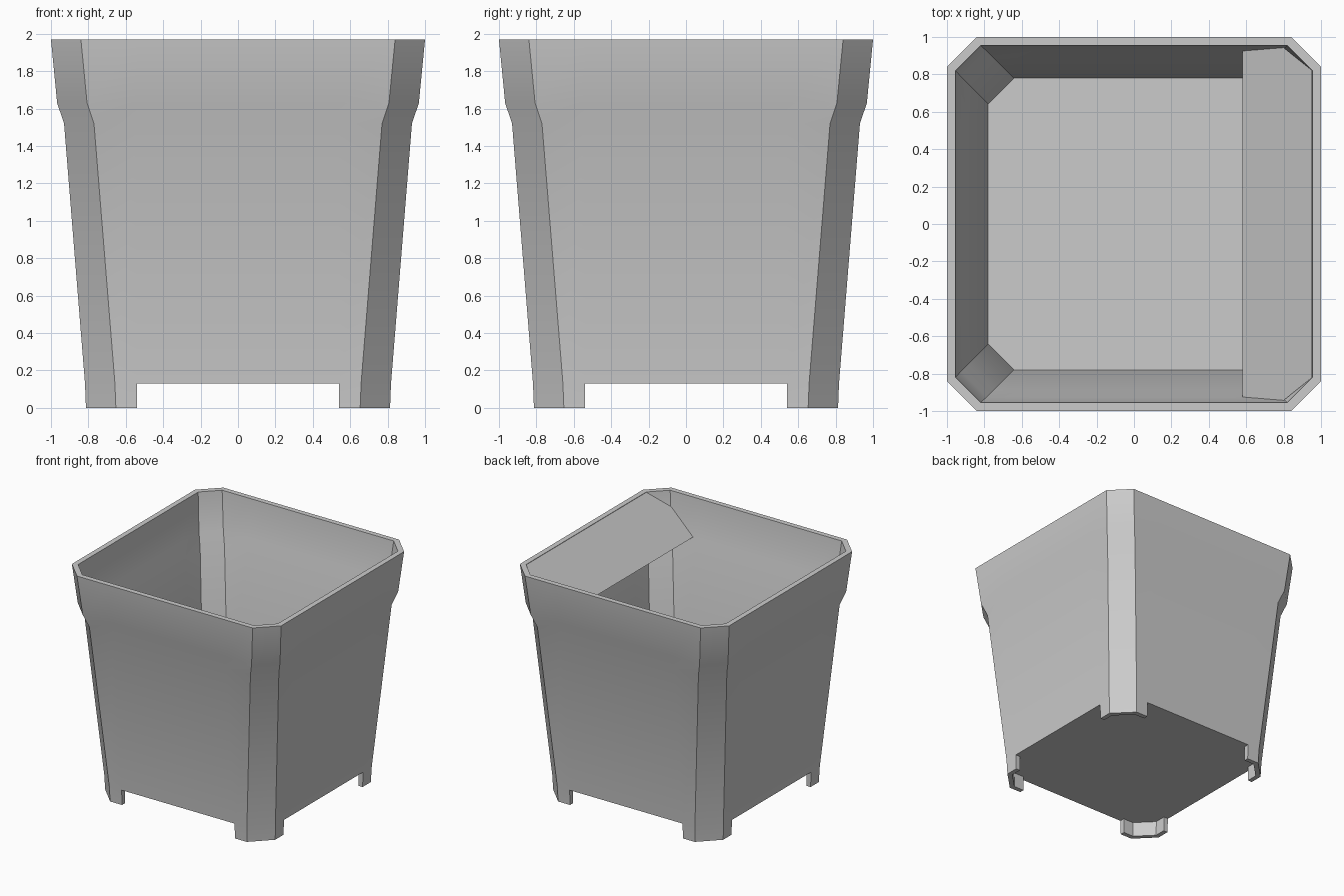
import bpy, bmesh

cube = bpy.data.objects.get("Cube")
if cube:
    bpy.data.objects.remove(cube, do_unlink=True)

grey = bpy.data.materials.new("matte_grey")
grey.use_nodes = True
COLOUR = (0.6, 0.6, 0.6, 1)
grey.diffuse_color = COLOUR
grey.node_tree.nodes["Principled BSDF"].inputs["Base Color"].default_value = COLOUR

NOTCH = 0.54  # half width of the opening between two feet


def finish(bm, name):
    mesh = bpy.data.meshes.new(name)
    bm.to_mesh(mesh)
    bm.free()
    mesh.materials.append(grey)
    obj = bpy.data.objects.new(name, mesh)
    bpy.context.collection.objects.link(obj)
    return obj


def ring(bm, half, flat, z):
    """Square ring with cut corners, split where the notches start."""
    verts = []
    for dx, dy in ((1, 0), (0, 1), (-1, 0), (0, -1)):
        for t in (-flat, -NOTCH, NOTCH, flat):
            verts.append(bm.verts.new((dx * half - dy * t, dy * half + dx * t, z)))
    return verts


# Pot: one profile running from under the floor, round the feet, up and inside
profile = [
    (0.775, 0.638, 0.13), (0.773, 0.637, 0.0),                       # feet inside
    (0.813, 0.653, 0.0), (0.818, 0.658, 0.13),                       # feet outside
    (0.93, 0.77, 1.52), (0.967, 0.807, 1.63), (1.0, 0.84, 1.97),     # outer wall
    (0.955, 0.82, 1.97), (0.925, 0.788, 1.64), (0.887, 0.75, 1.53),  # inner wall
    (0.78, 0.642, 0.17),
]
bm = bmesh.new()
rings = [ring(bm, *level) for level in profile]
count = len(rings[0])
for level, (low, high) in enumerate(zip(rings, rings[1:])):
    for i in range(count):
        j = (i + 1) % count
        if level < 3 and i % 4 == 1:
            continue
        bm.faces.new((low[i], low[j], high[j], high[i]))

# Notch ceilings and the cut ends of the feet
for i in range(1, count, 4):
    bm.faces.new((rings[0][i], rings[0][i + 1], rings[3][i + 1], rings[3][i]))
    for k in (i, i + 1):
        bm.faces.new([r[k] for r in rings[:4]])

# Underside and inner floor
bm.faces.new(rings[0])
bm.faces.new(rings[-1])
bmesh.ops.recalc_face_normals(bm, faces=bm.faces)
pot = finish(bm, "pot")
bpy.ops.object.select_all(action="DESELECT")
pot.select_set(True)
bpy.context.view_layer.objects.active = pot
bpy.ops.object.shade_smooth_by_angle()

# Sloping label plate leaning inward from the rim on one side
bm = bmesh.new()
half_outline = [(0.953, 0.82, 1.968), (0.8, 0.943, 1.836), (0.58, 0.925, 1.64)]
outline = half_outline + [(x, -y, z) for x, y, z in reversed(half_outline)]
face = bm.faces.new([bm.verts.new(p) for p in outline])
face.normal_update()
if face.normal.z < 0:
    face.normal_flip()
finish(bm, "label_plate")
